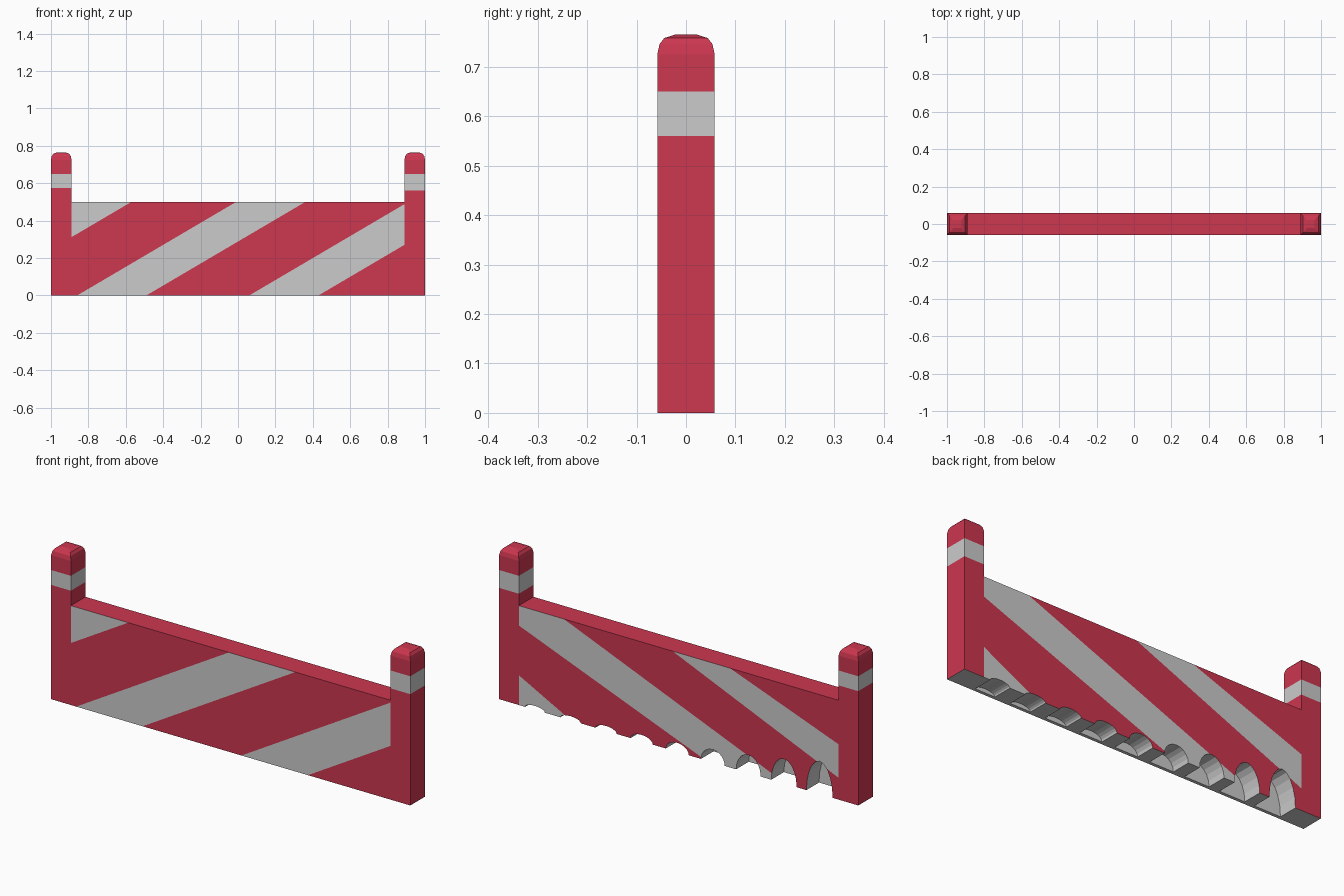
import bpy, bmesh, math
from mathutils import Vector

if "Cube" in bpy.data.objects:
    bpy.data.objects.remove(bpy.data.objects["Cube"])

D = 0.058          # half depth of the barrier
PX = 0.89          # half length of the panel
PH = 0.5           # panel height


def material(name, rgb):
    m = bpy.data.materials.new(name)
    m.diffuse_color = (*rgb, 1)
    m.use_nodes = True
    m.node_tree.nodes["Principled BSDF"].inputs["Base Color"].default_value = m.diffuse_color
    return m


RED = material("barrier red", (0.61, 0.038, 0.08))
GREY = material("light grey", (0.597, 0.597, 0.597))


def make_object(name, bm):
    me = bpy.data.meshes.new(name)
    bmesh.ops.recalc_face_normals(bm, faces=bm.faces[:])
    bm.to_mesh(me)
    bm.free()
    me.materials.append(RED)
    me.materials.append(GREY)
    ob = bpy.data.objects.new(name, me)
    bpy.context.collection.objects.link(ob)
    return ob


def loft(bm, rings):
    """Join equal closed rings of points and cap both ends."""
    loops = [[bm.verts.new(p) for p in r] for r in rings]
    n = len(loops[0])
    for a, b in zip(loops, loops[1:]):
        for i in range(n):
            j = (i + 1) % n
            bm.faces.new((a[i], a[j], b[j], b[i]))
    bm.faces.new(loops[0])
    bm.faces.new(loops[-1])


# Posts with rounded caps and a grey band
def post(name, x, band_low):
    rings = []
    for z, s in [(0, 1), (band_low, 1), (0.65, 1), (0.725, 1),
                 (0.746, 0.92), (0.758, 0.76), (0.765, 0.38)]:
        rings.append([(x + sx * 0.055 * s, sy * D * s, z)
                      for sx, sy in ((-1, -1), (1, -1), (1, 1), (-1, 1))])
    bm = bmesh.new()
    loft(bm, rings)
    for f in bm.faces:
        z = f.calc_center_median().z
        f.material_index = int(band_low < z < 0.65 or z < 0.001)
    return make_object(name, bm)


post("left_post", -0.945, 0.575)
post("right_post", 0.945, 0.56)

# Panel slab
bm = bmesh.new()
loft(bm, [[(-PX, -D, z), (PX, -D, z), (PX, D, z), (-PX, D, z)] for z in (0, PH)])
panel = make_object("striped_panel", bm)

# Arched notches along the lower back edge, growing towards one end
bm = bmesh.new()
for i in range(9):
    t = i / 8
    cx, w, h = 0.8 - 0.198 * i, 0.055 + 0.018 * t, 0.02 + 0.145 * t ** 2.5
    arch = [(w * math.cos(a), h * math.sin(a))
            for a in (math.pi * k / 10 for k in range(11))]
    arch = [(w, -0.05)] + arch + [(-w, -0.05)]
    loft(bm, [[(cx + u, y, v) for u, v in arch] for y in (-0.042, 0.1)])
cutter = make_object("notch_cutter", bm)
cutter.hide_render = True
mod = panel.modifiers.new("notches", 'BOOLEAN')
mod.operation = 'DIFFERENCE'
mod.solver = 'EXACT'
mod.object = cutter
bpy.context.view_layer.objects.active = panel
bpy.ops.object.modifier_apply(modifier=mod.name)
bpy.data.objects.remove(cutter)

# Stripe edges per side: x at the bottom and x at the top of the panel
FRONT = [(x, x + 0.85) for x in (-1.42, -0.86, -0.49, 0.06, 0.43)]
BACK = [(0.6, 1.567), (-0.15, 1.15), (-0.6, 0.64), (-1.15, 0.035), (-1.65, -0.285)]


def side_faces(bm, side):
    return [f for f in bm.faces if f.normal.y * side > 0.9
            and abs(f.calc_center_median().y - side * D) < 0.001]


bm = bmesh.new()
bm.from_mesh(panel.data)
bm.normal_update()
for f in bm.faces:                     # red top, grey underside and notches
    f.material_index = int(f.calc_center_median().z < PH - 0.001)
for side, edges in ((-1, FRONT), (1, BACK)):
    for x0, x1 in edges:
        fs = side_faces(bm, side)
        geom = set(fs)
        for f in fs:
            geom.update(f.edges)
            geom.update(f.verts)
        bmesh.ops.bisect_plane(bm, geom=list(geom), dist=1e-5,
                               plane_co=(x0, 0, 0),
                               plane_no=Vector((PH, 0, x0 - x1)).normalized())
        bm.normal_update()
    for f in side_faces(bm, side):
        c = f.calc_center_median()
        passed = sum((c.x - x0 - (x1 - x0) * c.z / PH) * side < 0 for x0, x1 in edges)
        f.material_index = int(passed % 2 == 0)
bm.to_mesh(panel.data)
bm.free()
